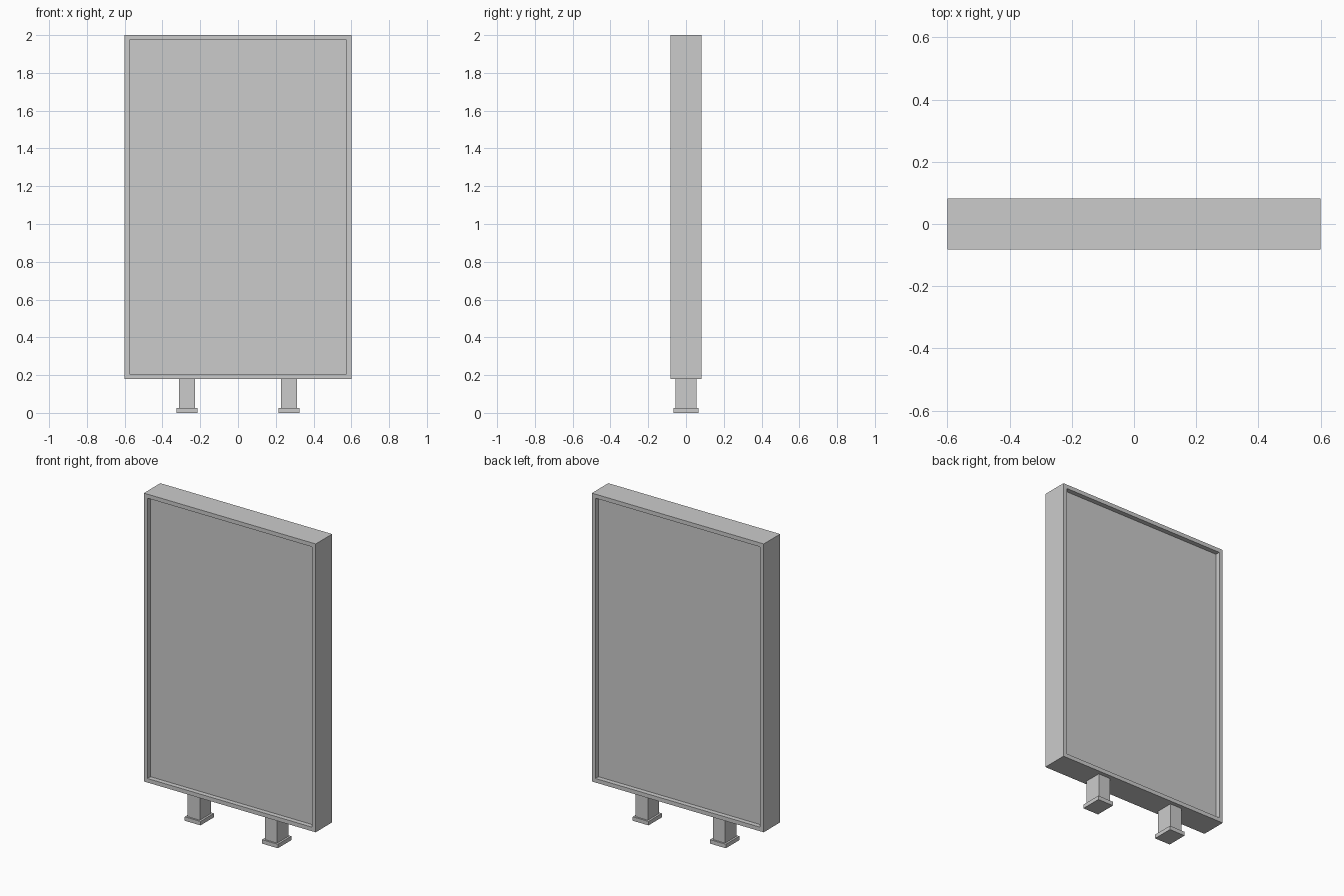
import bpy
import bmesh
from mathutils import Vector

if "Cube" in bpy.data.objects:
    bpy.data.objects.remove(bpy.data.objects["Cube"])

BORDER, RECESS = 0.036, 0.03


def add_object(name, bm):
    bmesh.ops.recalc_face_normals(bm, faces=bm.faces)
    mesh = bpy.data.meshes.new(name)
    bm.to_mesh(mesh)
    bm.free()
    obj = bpy.data.objects.new(name, mesh)
    bpy.context.collection.objects.link(obj)
    return obj


def box_bmesh(center, size):
    bm = bmesh.new()
    bmesh.ops.create_cube(bm, size=1)
    for v in bm.verts:
        v.co = Vector(c + p * s for c, p, s in zip(center, v.co, size))
    bm.normal_update()
    return bm


# Display cabinet: thin box with a recessed panel on the front and back
bm = box_bmesh((0, 0, 1.09), (1.2, 0.164, 1.82))
for face in [f for f in bm.faces if abs(f.normal.y) > 0.9]:
    inward = face.normal * -RECESS
    bmesh.ops.inset_individual(bm, faces=[face], thickness=BORDER)
    panel = bmesh.ops.extrude_discrete_faces(bm, faces=[face])["faces"][0]
    bmesh.ops.translate(bm, verts=panel.verts, vec=inward)
add_object("display_cabinet", bm)

# Two short legs, each on a slightly wider foot plate
for side, x in (("left", -0.27), ("right", 0.27)):
    add_object(side + "_leg", box_bmesh((x, 0, 0.1025), (0.085, 0.112, 0.155)))
    add_object(side + "_foot_plate", box_bmesh((x, 0, 0.0125), (0.11, 0.134, 0.025)))
